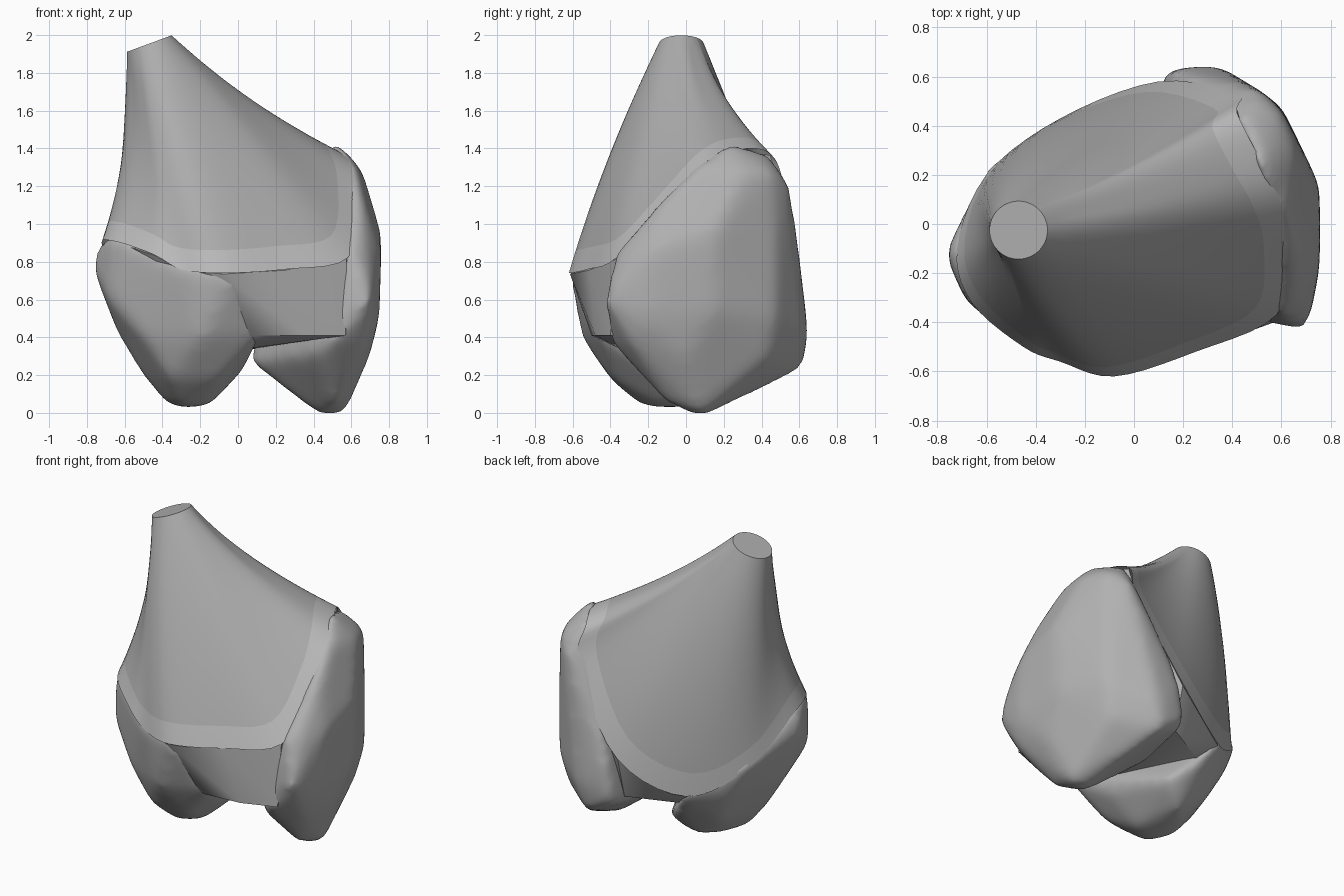
import bpy
import bmesh
import math
from mathutils import Vector

default_cube = bpy.data.objects.get("Cube")
if default_cube:
    bpy.data.objects.remove(default_cube, do_unlink=True)


def make_material(name, value):
    material = bpy.data.materials.new(name)
    material.use_nodes = True
    colour = (value, value, value, 1)
    material.diffuse_color = colour
    material.node_tree.nodes["Principled BSDF"].inputs["Base Color"].default_value = colour
    return material


shaft_grey = make_material("shaft grey", .42)
band_grey = make_material("light band grey", .5)
lobe_grey = make_material("lobe grey", .44)


def add_object(name, bm, materials):
    bmesh.ops.recalc_face_normals(bm, faces=bm.faces)
    mesh = bpy.data.meshes.new(name)
    bm.to_mesh(mesh)
    bm.free()
    for material in materials:
        mesh.materials.append(material)
    obj = bpy.data.objects.new(name, mesh)
    bpy.context.collection.objects.link(obj)
    return obj


def smooth_by_angle(obj, degrees):
    bpy.ops.object.select_all(action="DESELECT")
    obj.select_set(True)
    bpy.context.view_layer.objects.active = obj
    bpy.ops.object.shade_smooth_by_angle(angle=math.radians(degrees))


def convex_part(name, points, material):
    bm = bmesh.new()
    for point in points:
        bm.verts.new(point)
    result = bmesh.ops.convex_hull(bm, input=bm.verts)
    loose = {v for v in result["geom_interior"] if isinstance(v, bmesh.types.BMVert)}
    bmesh.ops.delete(bm, geom=list(loose), context="VERTS")
    return add_object(name, bm, [material])


def rounded_part(name, points, material, grow=1.04):
    """Convex blob, softened by remeshing and smoothing."""
    centre = sum((Vector(p) for p in points), Vector()) / len(points)
    grown = [centre + (Vector(p) - centre) * grow for p in points]
    obj = convex_part(name, grown, material)
    remesh = obj.modifiers.new("remesh", "REMESH")
    remesh.mode = "VOXEL"
    remesh.voxel_size = .025
    remesh.use_smooth_shade = True
    soften = obj.modifiers.new("soften", "SMOOTH")
    soften.factor = .5
    soften.iterations = 30
    return obj


def closed_spline(points, steps):
    """Catmull-Rom loop through the points."""
    loop = []
    count = len(points)
    for i in range(count):
        a, b, c, d = (points[(i + k) % count] for k in (-1, 0, 1, 2))
        for s in range(steps):
            t = s / steps
            loop.append(b + (c - a) * (t / 2)
                        + (a * 2 - b * 5 + c * 4 - d) * (t * t / 2)
                        + (b * 3 - a - c * 3 + d) * (t ** 3 / 2))
    return loop


# Lower rim of the shaft: x, y, z and outward bulge of the wall above it
rim = [Vector(p) for p in (
    (-.72, -.1, .88, -.045), (-.66, -.32, .91, -.06), (-.45, -.5, .84, -.02),
    (-.3, -.56, .76, .02), (-.08, -.62, .74, .03), (.25, -.52, .76, .03),
    (.58, -.37, .82, .02), (.63, -.1, 1.12, -.01), (.6, .08, 1.31, -.05),
    (.52, .25, 1.39, -.08), (.42, .45, 1.37, -.08), (.42, .53, 1.13, -.05),
    (.1, .58, .62, .02), (-.3, .43, .42, .04), (-.6, .2, .6, .01))]
rim_loop = closed_spline(rim, 5)

# Flared shaft with a tilted flat top and a light band along the rim
rows = 20
bm = bmesh.new()
rings = []
for row in range(rows + 1):
    t = row / rows
    ring = []
    for p in rim_loop:
        angle = math.atan2(p.y + .03, p.x + .1)
        out = Vector((math.cos(angle), math.sin(angle), 0))
        neck = Vector((-.47, -.025, 1.955)) + out * .118
        neck.z += .37 * (neck.x + .47)
        position = neck.lerp(Vector(p[:3]), t)
        ring.append(bm.verts.new(position + out * (p[3] * 4 * t * (1 - t))))
    rings.append(ring)
for row in range(rows):
    upper, lower = rings[row], rings[row + 1]
    for i in range(len(upper)):
        j = (i + 1) % len(upper)
        face = bm.faces.new((upper[i], upper[j], lower[j], lower[i]))
        face.material_index = int(row >= rows - 2)
bm.faces.new(rings[0])
shaft = add_object("shaft", bm, [shaft_grey, band_grey])
smooth_by_angle(shaft, 40)

# Web that joins the two lobes beneath the rim
web_base = [(.1, -.5, .41), (.35, -.48, .41), (.57, -.4, .41), (.05, -.35, .34),
            (-.2, .35, .32), (.1, .5, .34), (-.3, -.3, .4)]
rim_points = [(p.x * .99, p.y * .99, p.z - .005) for p in rim]
web = convex_part("web", rim_points + web_base, lobe_grey)
smooth_by_angle(web, 35)

# Rounded lobe below the neck side
rounded_part("right_lobe", [
    (-.72, -.1, .9), (-.64, -.34, .93), (-.3, -.56, .77), (-.03, -.6, .73),
    (-.6, .22, .61), (-.3, .43, .43), (-.76, -.12, .76), (-.68, -.3, .6),
    (-.63, -.08, .42), (-.5, -.4, .4), (-.2, -.54, .4), (.12, -.46, .42),
    (-.5, .25, .4), (-.2, .38, .31), (-.5, -.1, .2), (-.36, -.38, .18),
    (-.1, -.38, .18), (.02, -.2, .24), (-.4, .2, .2), (-.06, .25, .17),
    (-.38, -.1, .06), (-.3, -.22, .04), (-.16, -.15, .05), (-.2, .18, .06),
    (-.3, .05, .04),
], lobe_grey)

# Tall broad lobe on the other side, reaching further down and back
rounded_part("left_lobe", [
    (.52, .22, 1.41), (.43, .42, 1.36), (.6, .45, 1.25), (.66, .3, 1.25),
    (.5, .54, 1.19), (.62, .05, 1.29), (.75, .15, .95), (.75, -.15, .85),
    (.6, .46, .9), (.42, .57, .9), (.68, -.3, .85), (.59, -.36, .84),
    (.65, -.1, 1.13), (.17, .6, .63),
    (.74, -.2, .5), (.7, -.41, .6), (.59, -.4, .5), (.73, .15, .55),
    (.6, .46, .5), (.2, .62, .5), (.35, .63, .4), (.69, 0, .3),
    (.56, .42, .3), (.12, .6, .34), (.08, .2, .28), (.3, .6, .24),
    (.3, .1, .11), (.68, -.28, .38), (.5, -.38, .38), (.4, -.3, .33),
    (.5, .1, 0), (.43, .05, .01), (.57, .08, .02), (.52, -.1, .07),
    (.45, .25, .08),
], lobe_grey)
